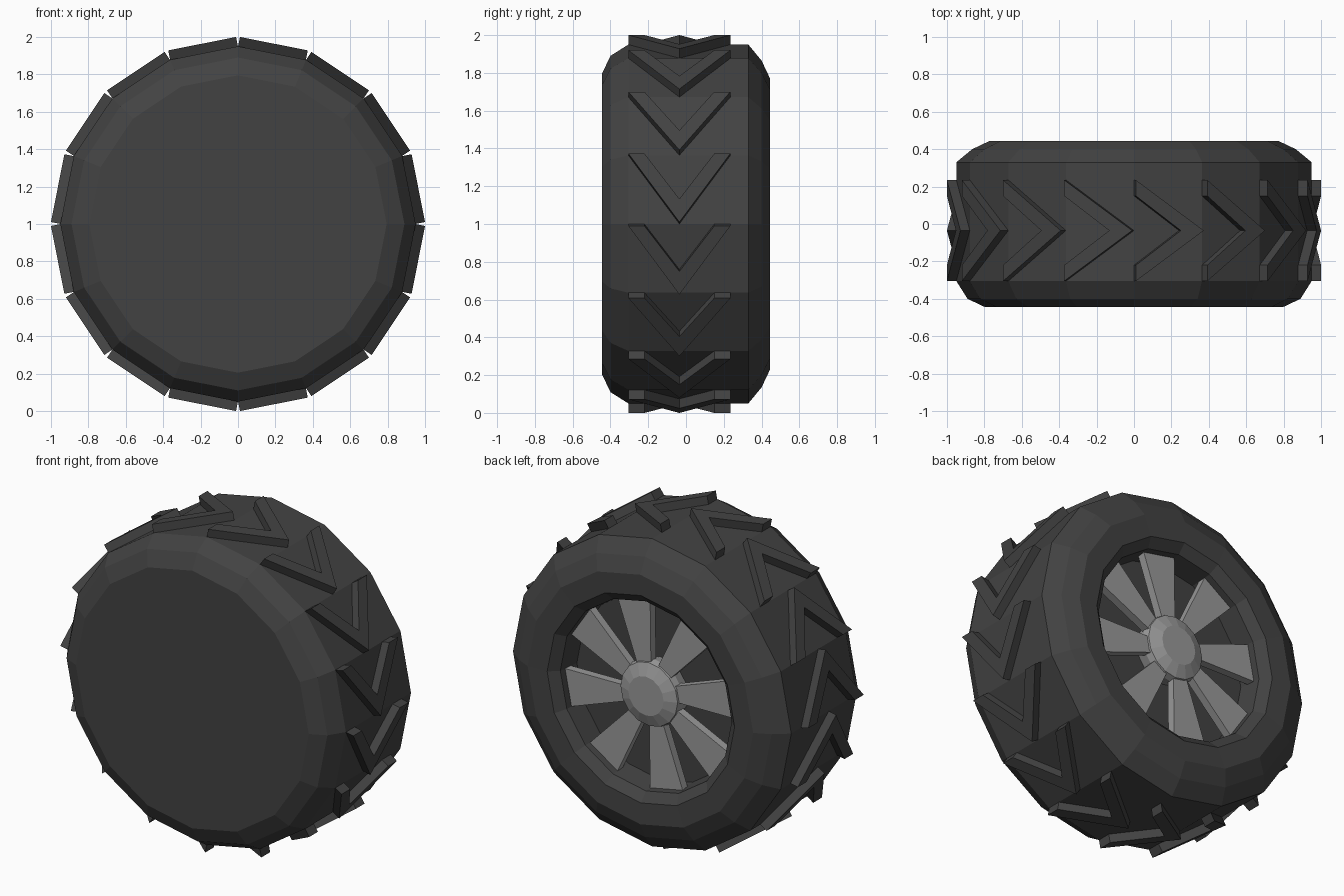
import bpy, bmesh
from math import sin, cos, pi

if "Cube" in bpy.data.objects:
    bpy.data.objects.remove(bpy.data.objects["Cube"])

N = 16                      # sides of the wheel
STEP = 2 * pi / N


def material(name, v):
    m = bpy.data.materials.new(name)
    m.diffuse_color = (v, v, v, 1)
    m.use_nodes = True
    m.node_tree.nodes["Principled BSDF"].inputs["Base Color"].default_value = m.diffuse_color
    return m


rubber = material("dark_rubber", 0.055)
metal = material("light_metal", 0.32)


def polar(r, a, y):
    """Point around the axle (along y), angle from the top towards +x."""
    return (r * sin(a), y, 1 + r * cos(a))


def finish(bm, name, mat):
    bmesh.ops.recalc_face_normals(bm, faces=bm.faces)
    me = bpy.data.meshes.new(name)
    bm.to_mesh(me)
    bm.free()
    me.materials.append(mat)
    ob = bpy.data.objects.new(name, me)
    bpy.context.collection.objects.link(ob)
    return ob


def lathe(name, profile, mat):
    """Spin (y, r) points around the axle, capped at both ends."""
    bm = bmesh.new()
    rings = [[bm.verts.new(polar(r, i * STEP, y)) for i in range(N)]
             for y, r in profile]
    for a, b in zip(rings, rings[1:]):
        for i in range(N):
            j = (i + 1) % N
            bm.faces.new((a[i], a[j], b[j], b[i]))
    bm.faces.new(rings[0])
    bm.faces.new(rings[-1])
    return finish(bm, name, mat)


def add_prism(bm, bottom, top):
    """Solid between two matching outlines."""
    b = [bm.verts.new(p) for p in bottom]
    t = [bm.verts.new(p) for p in top]
    bm.faces.new(b)
    bm.faces.new(t)
    n = len(b)
    for i in range(n):
        j = (i + 1) % n
        bm.faces.new((b[i], b[j], t[j], t[i]))


# Tire: closed flat front, recessed wheel well at the back
lathe("tire", [(-0.445, 0.795), (-0.40, 0.89), (-0.305, 0.95), (0.33, 0.95),
               (0.40, 0.865), (0.445, 0.77), (0.44, 0.64), (0.39, 0.585),
               (0.25, 0.57)], rubber)

# Tread: one flat chevron block on every side of the tire
chevron = [(-0.185, -0.305), (0.185, -0.035), (-0.185, 0.235),
           (-0.185, 0.15), (0.06, -0.035), (-0.185, -0.22)]   # (along, y)
bm = bmesh.new()
for k in range(N):
    a = (k + 0.5) * STEP

    def on_side(n):
        return [(n * sin(a) + s * cos(a), y, 1 + n * cos(a) - s * sin(a))
                for s, y in chevron]
    add_prism(bm, on_side(0.925), on_side(0.983))
finish(bm, "tread_blocks", rubber)

# Spokes: eight tapered blades filling every other segment
bm = bmesh.new()
for k in range(0, N, 2):
    a0, a1 = k * STEP, (k + 1) * STEP

    def blade(y):
        return [polar(0.15, a0 - 0.04, y), polar(0.582, a0, y),
                polar(0.582, a1, y), polar(0.15, a1 + 0.14, y)]
    add_prism(bm, blade(0.30), blade(0.35))
finish(bm, "spokes", metal)

# Hub cap with a stepped dome
lathe("hub", [(0.25, 0.19), (0.32, 0.205), (0.36, 0.195), (0.39, 0.12)], metal)
